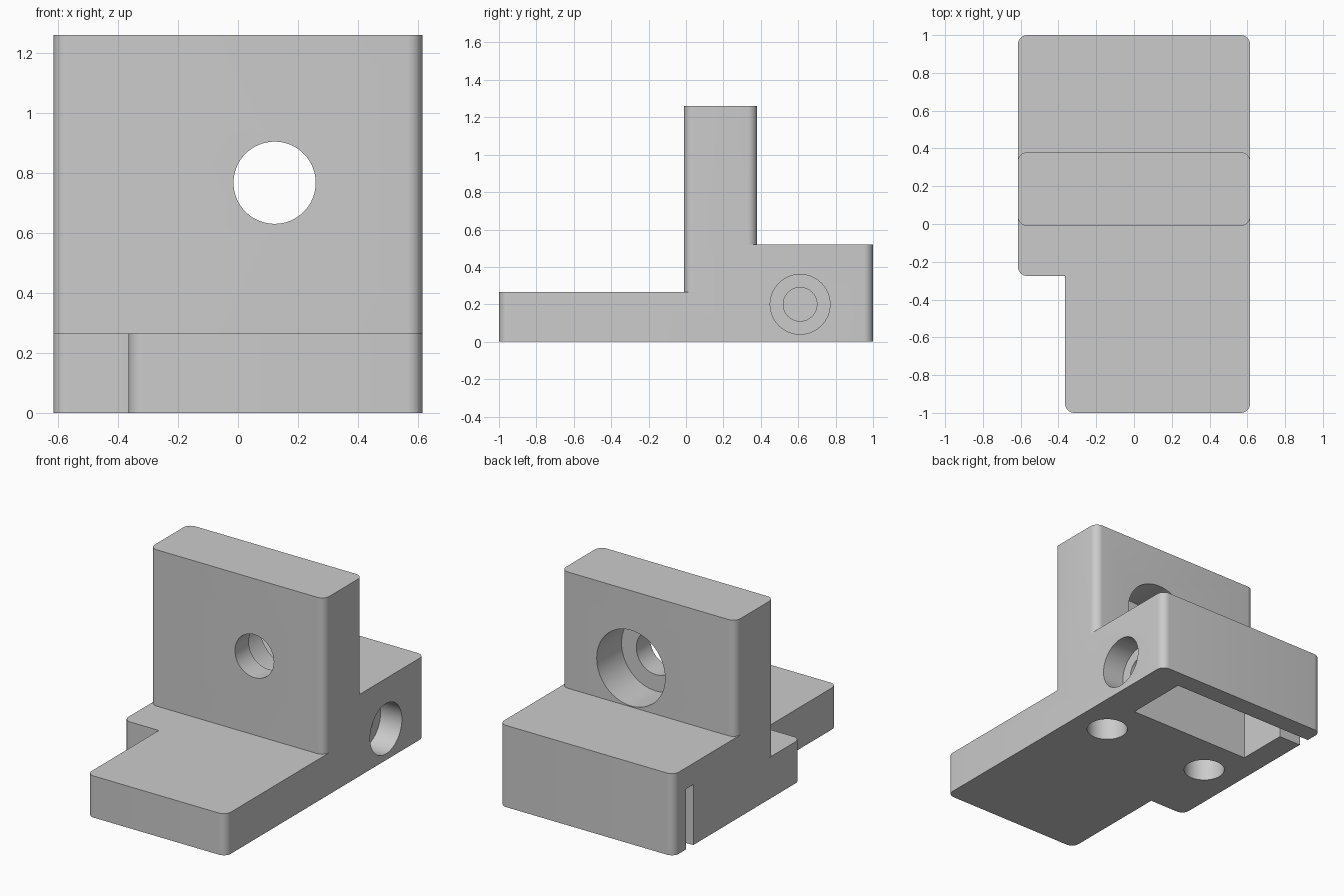
import bpy, bmesh, math
from mathutils import Vector, Matrix

cube = bpy.data.objects.get("Cube")
if cube:
    bpy.data.objects.remove(cube, do_unlink=True)

grey = bpy.data.materials.new("plain grey")
grey.use_nodes = True
grey.diffuse_color = (0.6, 0.6, 0.6, 1)
grey.node_tree.nodes["Principled BSDF"].inputs["Base Color"].default_value = (0.6, 0.6, 0.6, 1)

FILLET = 0.05
W = 0.615


def finish(bm, name):
    bmesh.ops.recalc_face_normals(bm, faces=bm.faces)
    mesh = bpy.data.meshes.new(name)
    bm.to_mesh(mesh)
    bm.free()
    mesh.materials.append(grey)
    ob = bpy.data.objects.new(name, mesh)
    bpy.context.collection.objects.link(ob)
    return ob


def prism(name, outline, z0, z1):
    """Extrude a plan outline of (x, y, rounded) corners."""
    pts = []
    n = len(outline)
    for i, (x, y, rounded) in enumerate(outline):
        p = Vector((x, y))
        if not rounded:
            pts.append(p)
            continue
        a = (Vector(outline[i - 1][:2]) - p).normalized()
        b = (Vector(outline[(i + 1) % n][:2]) - p).normalized()
        for k in range(9):
            t = k / 8 * math.pi / 2
            pts.append(p + FILLET * (a * (1 - math.sin(t)) + b * (1 - math.cos(t))))
    bm = bmesh.new()
    face = bm.faces.new([bm.verts.new((p.x, p.y, z0)) for p in pts])
    up = bmesh.ops.extrude_face_region(bm, geom=[face])["geom"]
    bmesh.ops.translate(bm, vec=(0, 0, z1 - z0),
                        verts=[v for v in up if isinstance(v, bmesh.types.BMVert)])
    return finish(bm, name)


def box(name, x0, x1, y0, y1, z0, z1):
    return prism(name, [(x0, y0, 0), (x1, y0, 0), (x1, y1, 0), (x0, y1, 0)], z0, z1)


def rod(name, start, end, radius):
    """Cylinder between two points."""
    a, b = Vector(start), Vector(end)
    turn = (b - a).to_track_quat('Z', 'Y').to_matrix().to_4x4()
    bm = bmesh.new()
    bmesh.ops.create_cone(bm, cap_ends=True, segments=64, radius1=radius, radius2=radius,
                          depth=(b - a).length, matrix=Matrix.Translation((a + b) / 2) @ turn)
    return finish(bm, name)


def combine(target, other, operation):
    mod = target.modifiers.new(operation.lower(), 'BOOLEAN')
    mod.operation = operation
    mod.solver = 'EXACT'
    mod.object = other
    bpy.context.view_layer.objects.active = target
    bpy.ops.object.modifier_apply(modifier=mod.name)
    bpy.data.objects.remove(other, do_unlink=True)


# Notched base plate, upright wall and rear block
bracket = prism("bracket", [(-0.365, -1, 1), (W, -1, 1), (W, 1, 1), (-W, 1, 1),
                            (-W, -0.275, 1), (-0.365, -0.275, 0)], 0, 0.265)
wall = prism("wall", [(-W, -0.01, 1), (W, -0.01, 1), (W, 0.38, 1), (-W, 0.38, 1)], 0.1, 1.26)
block = prism("rear_block", [(-W, 0.18, 0), (W, 0.18, 0), (W, 1, 1), (-W, 1, 1)], 0.1, 0.52)
for part in (wall, block):
    combine(bracket, part, 'UNION')

# Underside pocket with its side slit, then the bored holes
HX, HZ = 0.122, 0.767
SY, SZ = 0.61, 0.2
cutters = [
    box("pocket", -0.46, 0.395, 0.475, 0.88, -0.1, 0.385),
    box("slit", -0.8, -0.4, 0.805, 0.88, -0.1, 0.385),
    rod("wall_hole", (HX, -0.2, HZ), (HX, 0.6, HZ), 0.137),
    rod("wall_counterbore", (HX, 0.13, HZ), (HX, 0.6, HZ), 0.241),
    rod("side_hole", (0.3, SY, SZ), (0.8, SY, SZ), 0.09),
    rod("side_counterbore", (0.465, SY, SZ), (0.8, SY, SZ), 0.16),
]
for x in (-0.37, 0.385):
    cutters.append(rod("bottom_hole", (x, 0.21, -0.1), (x, 0.21, 0.45), 0.12))
for cutter in cutters:
    combine(bracket, cutter, 'DIFFERENCE')

# Smooth fillets and bores, crisp edges
bpy.ops.object.select_all(action='DESELECT')
bracket.select_set(True)
bpy.context.view_layer.objects.active = bracket
bpy.ops.object.shade_smooth_by_angle(angle=math.radians(30))
